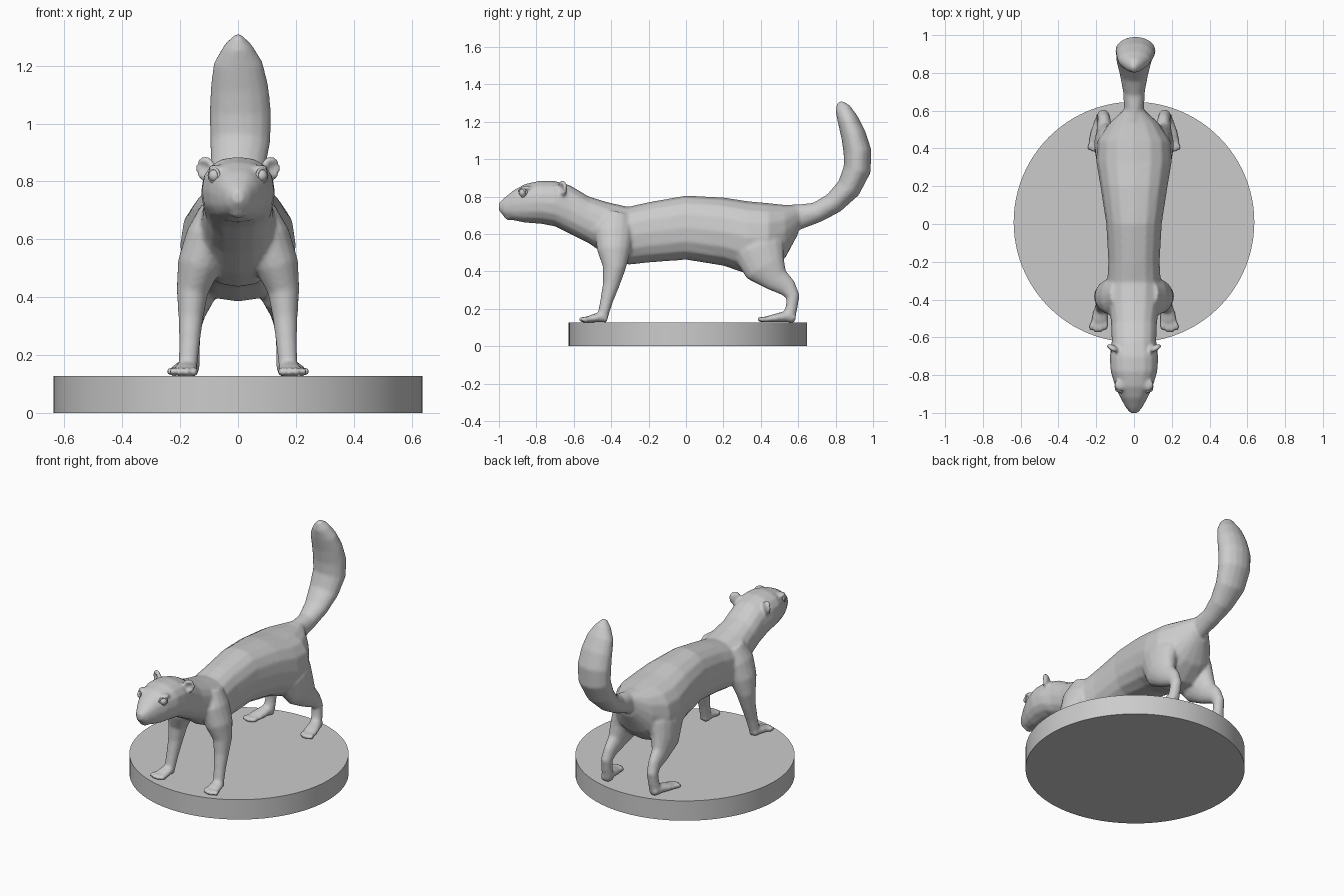
import bpy, bmesh, math
from mathutils import Vector, Matrix

cube = bpy.data.objects.get("Cube")
if cube:
    bpy.data.objects.remove(cube, do_unlink=True)

grey = bpy.data.materials.new("plain grey")
grey.use_nodes = True
colour = (0.6, 0.6, 0.6, 1)
grey.diffuse_color = colour
grey.node_tree.nodes["Principled BSDF"].inputs["Base Color"].default_value = colour


def add_object(name, bm):
    bmesh.ops.recalc_face_normals(bm, faces=bm.faces)
    mesh = bpy.data.meshes.new(name)
    bm.to_mesh(mesh)
    bm.free()
    ob = bpy.data.objects.new(name, mesh)
    mesh.materials.append(grey)
    bpy.context.collection.objects.link(ob)
    return ob


def loft(bm, sections, upright=False, power=1.0, side=1, n=16):
    """Skin rings of (x, y, z, half width, half depth) along a path."""
    centres = [Vector((s[0] * side, s[1], s[2])) for s in sections]
    rings = []
    for i, (c, s) in enumerate(zip(centres, sections)):
        along = centres[min(i + 1, len(centres) - 1)] - centres[max(i - 1, 0)]
        if upright:
            along = Vector((0, 1, 0))
        across = Vector((1, 0, 0))
        across = (across - along * across.dot(along) / along.length_squared).normalized()
        deep = along.normalized().cross(across)
        ring = []
        for k in range(n):
            a = math.tau * k / n
            u, v = (math.copysign(abs(t) ** power, t) for t in (math.cos(a), math.sin(a)))
            ring.append(bm.verts.new(c + across * u * s[3] + deep * v * s[4]))
        rings.append(ring)
    for a, b in zip(rings, rings[1:]):
        for k in range(n):
            j = (k + 1) % n
            bm.faces.new((a[k], a[j], b[j], b[k]))
    bm.faces.new(rings[0][::-1])
    bm.faces.new(rings[-1])


def ball(bm, centre, size, turn=0.0):
    m = Matrix.Translation(centre) @ Matrix.Rotation(turn, 4, "Z") @ Matrix.Diagonal((*size, 1))
    return bmesh.ops.create_uvsphere(bm, u_segments=16, v_segments=10, radius=1, matrix=m)["verts"]


# Head, neck and trunk: y, top, bottom, half width
trunk = [(-1.0, .765, .725, .018), (-.975, .79, .695, .042), (-.92, .835, .672, .072),
         (-.86, .867, .66, .1), (-.78, .885, .655, .124), (-.7, .883, .64, .128),
         (-.62, .86, .60, .118), (-.52, .80, .55, .122), (-.42, .77, .48, .136),
         (-.31, .745, .435, .142), (-.2, .77, .447, .136), (0, .805, .462, .147),
         (.2, .795, .43, .178), (.33, .775, .385, .2), (.44, .765, .39, .195),
         (.53, .755, .47, .135), (.6, .752, .60, .06)]
body = bmesh.new()
loft(body, [(0, y, (t + b) / 2, w, (t - b) / 2) for y, t, b, w in trunk], True, .85)

# Broad upright tail
loft(body, [(0, .5, .68, .07, .075), (0, .6, .69, .052, .068), (0, .7, .715, .058, .055),
            (0, .79, .765, .075, .058), (0, .87, .845, .095, .066), (.008, .915, .945, .105, .074),
            (.008, .917, 1.04, .107, .075), (.005, .895, 1.13, .1, .067), (0, .865, 1.21, .085, .056),
            (0, .838, 1.27, .048, .042), (0, .82, 1.305, .012, .016)])

for side in (1, -1):
    # Front leg and paw
    loft(body, [(.07, -.37, .7, .06, .08), (.105, -.385, .61, .075, .105), (.135, -.385, .51, .075, .09),
                (.158, -.383, .42, .055, .062), (.163, -.4, .33, .043, .045),
                (.168, -.425, .24, .036, .034), (.172, -.44, .18, .034, .03),
                (.175, -.45, .13, .03, .025)], side=side)
    loft(body, [(.173, -.42, .148, .025, .02), (.177, -.46, .155, .038, .027),
                (.182, -.51, .146, .045, .02), (.186, -.535, .14, .04, .014)], side=side)
    for k in range(4):
        ball(body, (side * (.15 + .024 * k), -.535 - .012 * (k in (1, 2)), .142),
             (.013, .03, .017), side * (.1 + .08 * k))
    # Thigh, hock and hind paw
    loft(body, [(.09, .37, .6, .09, .14), (.12, .39, .51, .088, .142), (.145, .425, .42, .068, .115),
                (.155, .485, .355, .045, .07), (.158, .545, .31, .035, .05),
                (.162, .572, .265, .033, .036), (.165, .565, .21, .033, .032),
                (.168, .553, .16, .036, .033), (.17, .545, .13, .03, .028)], side=side)
    loft(body, [(.168, .585, .15, .026, .02), (.176, .53, .158, .038, .03),
                (.19, .47, .149, .045, .022), (.2, .425, .142, .042, .015)], side=side)
    for k in range(4):
        ball(body, (side * (.168 + .021 * k), .418 - .012 * (k in (1, 2)), .143),
             (.012, .03, .016), side * (.15 + .08 * k))
    # Cupped ear
    ear = ball(body, (side * .113, -.66, .845), (.037, .02, .043), side * .5)
    for v in ear:
        d = v.co - Vector((side * .113, -.66, .845))
        if d.y < -.002 and d.length < .03:
            v.co.y += .02
    # Brow above the eye
    ball(body, (side * .072, -.85, .845), (.032, .035, .013), side * .6)

# Muzzle tip and chin
ball(body, (0, -.982, .745), (.02, .017, .016))
ball(body, (0, -.945, .688), (.03, .025, .014))

animal = add_object("animal_body", body)
fuse = animal.modifiers.new("fuse", "REMESH")
fuse.mode = "VOXEL"
fuse.voxel_size = .009
fuse.use_smooth_shade = True
relax = animal.modifiers.new("relax", "SMOOTH")
relax.factor = .5
relax.iterations = 5

# Eyes with lids
for side, label in ((1, "left"), (-1, "right")):
    bm = bmesh.new()
    ball(bm, (side * .08, -.868, .82), (.022, .024, .023))
    eye = add_object(label + "_eye", bm)
    eye.data.shade_smooth()
    bpy.ops.mesh.primitive_torus_add(major_radius=.023, minor_radius=.005, major_segments=20,
                                     minor_segments=8, location=(side * .083, -.876, .821),
                                     rotation=(math.pi / 2, 0, side * .75))
    lid = bpy.context.object
    lid.name = label + "_eyelid"
    lid.data.materials.append(grey)
    lid.data.shade_smooth()

# Round display base
bpy.ops.mesh.primitive_cylinder_add(vertices=96, radius=.637, depth=.127, location=(0, .01, .0635))
base = bpy.context.object
base.name = "round_base"
base.data.materials.append(grey)
bpy.ops.object.shade_smooth_by_angle(angle=math.radians(30))
